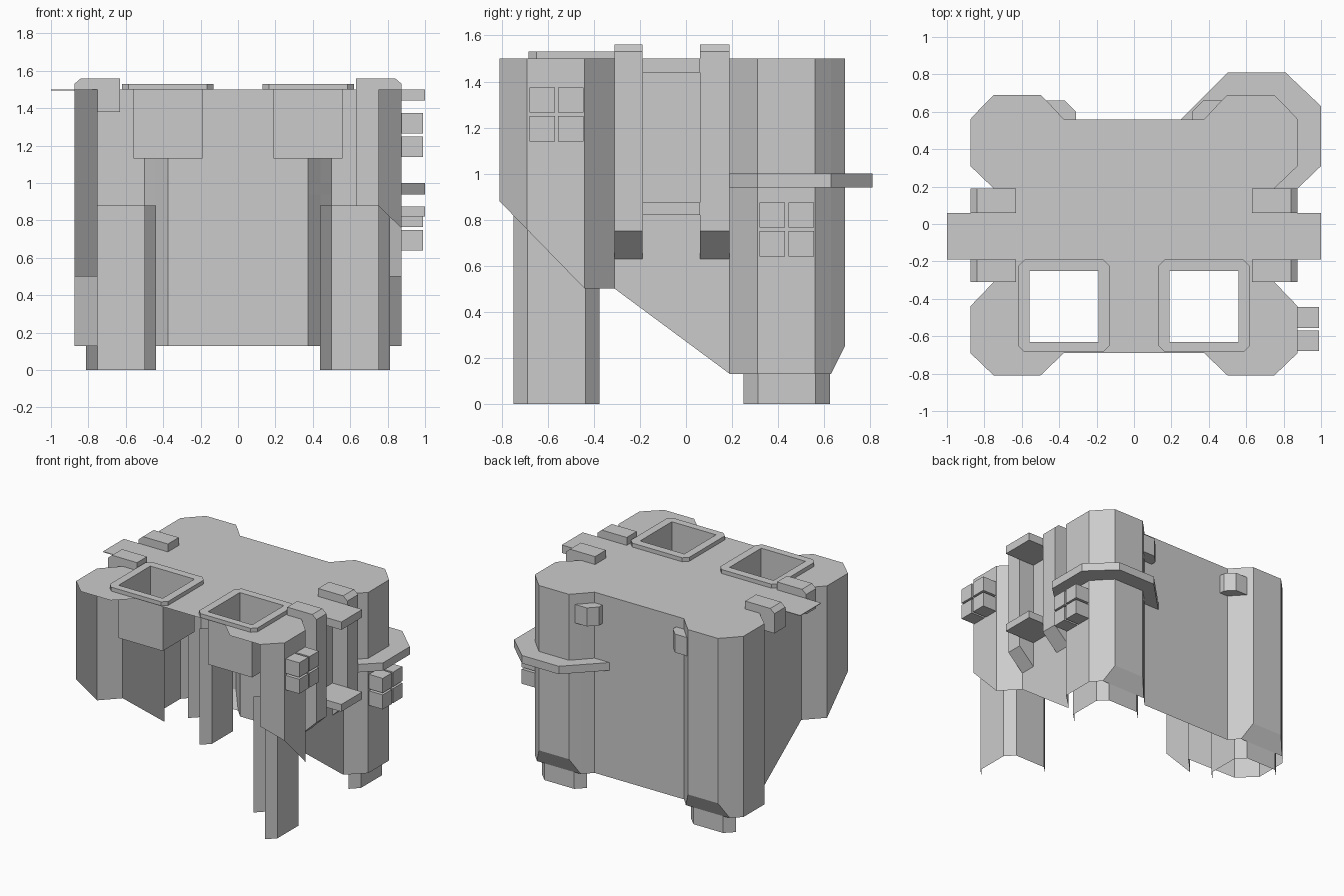
import bpy
import bmesh

cube = bpy.data.objects.get("Cube")
if cube:
    bpy.data.objects.remove(cube, do_unlink=True)

grey = bpy.data.materials.new("plain grey")
grey.use_nodes = True
grey.diffuse_color = (0.6, 0.6, 0.6, 1)
grey.node_tree.nodes["Principled BSDF"].inputs["Base Color"].default_value = (0.6, 0.6, 0.6, 1)


def finish(name, bm, solid=True):
    if solid:
        bmesh.ops.recalc_face_normals(bm, faces=bm.faces[:])
    mesh = bpy.data.meshes.new(name)
    bm.to_mesh(mesh)
    bm.free()
    mesh.materials.append(grey)
    obj = bpy.data.objects.new(name, mesh)
    bpy.context.collection.objects.link(obj)
    return obj


def prism(name, poly, lo, hi, axis="z"):
    """Extrude a flat outline along z, or an (x, z) outline along y."""
    bm = bmesh.new()
    place = (lambda p, h: (p[0], p[1], h)) if axis == "z" else (lambda p, h: (p[0], h, p[1]))
    face = bm.faces.new([bm.verts.new(place(p, lo)) for p in poly])
    new = bmesh.ops.extrude_face_region(bm, geom=[face])["geom"]
    shift = (0, 0, hi - lo) if axis == "z" else (0, hi - lo, 0)
    bmesh.ops.translate(bm, vec=shift, verts=[g for g in new if isinstance(g, bmesh.types.BMVert)])
    return finish(name, bm)


def box(name, x, y, z):
    return prism(name, [(x[0], y[0]), (x[1], y[0]), (x[1], y[1]), (x[0], y[1])], z[0], z[1])


def wall(name, path, bottom, top, closed=False):
    """Upright sheet along a path; bottom is a function of y."""
    bm = bmesh.new()
    low = [bm.verts.new((x, y, bottom(y))) for x, y in path]
    high = [bm.verts.new((x, y, top)) for x, y in path]
    for i in range(len(path) if closed else len(path) - 1):
        j = (i + 1) % len(path)
        bm.faces.new((low[i], low[j], high[j], high[i]))
    return finish(name, bm, solid=False)


def mirror(path):
    return [(-x, y) for x, y in reversed(path)]


def rect(x0, x1, y0, y1, cut=0.0):
    if not cut:
        return [(x0, y0), (x1, y0), (x1, y1), (x0, y1)]
    return [(x0 + cut, y0), (x1 - cut, y0), (x1, y0 + cut), (x1, y1 - cut),
            (x1 - cut, y1), (x0 + cut, y1), (x0, y1 - cut), (x0, y0 + cut)]


# Outer walls, open at the front, with a sloping lower edge
PROFILE = [(-0.81, 0.88), (-0.44, 0.5), (-0.31, 0.5), (0.19, 0.13), (0.63, 0.13), (0.69, 0.25)]


def lower_edge(y):
    for (y0, z0), (y1, z1) in zip(PROFILE, PROFILE[1:]):
        if y <= y1:
            return z0 + (z1 - z0) * (y - y0) / (y1 - y0)
    return PROFILE[-1][1]


side = [(0.875, -0.69), (0.875, -0.44), (0.75, -0.31), (0.75, 0.19), (0.875, 0.31),
        (0.875, 0.56), (0.81, 0.63), (0.75, 0.69), (0.5, 0.69), (0.44, 0.63), (0.375, 0.56)]
wall("outer_walls", [(0.75, -0.81)] + side + mirror(side), lower_edge, 1.5)

# Slanted foot under each back corner
for s, label in ((1, "left"), (-1, "right")):
    bm = bmesh.new()
    pts = [(0.5, 0.69, 0.25), (0.75, 0.69, 0.25), (0.81, 0.63, 0.13), (0.44, 0.63, 0.13)]
    bm.faces.new([bm.verts.new((s * x, y, z)) for x, y, z in pts])
    if s < 0:
        bmesh.ops.reverse_faces(bm, faces=bm.faces[:])
    finish(label + "_back_slope", bm, solid=False)

# Flat roof with two square openings
half = [(0.375, -0.69), (0.5, -0.81), (0.75, -0.81)] + side
holes = [rect(0.19, 0.56, -0.63, -0.25), rect(-0.56, -0.19, -0.63, -0.25)]
bm = bmesh.new()
for loop in [half + mirror(half)] + holes:
    vs = [bm.verts.new((x, y, 1.5)) for x, y in loop]
    for a, b in zip(vs, vs[1:] + vs[:1]):
        bm.edges.new((a, b))
bmesh.ops.triangle_fill(bm, edges=bm.edges[:], use_beauty=True, normal=(0, 0, 1))
inside = []
for f in bm.faces:
    c = f.calc_center_median()
    if 0.19 < abs(c.x) < 0.56 and -0.63 < c.y < -0.25:
        inside.append(f)
bmesh.ops.delete(bm, geom=inside, context="FACES_ONLY")
for f in bm.faces:
    if f.normal.z < 0:
        f.normal_flip()
finish("roof", bm, solid=False)

# Shafts and raised rims around the openings
for hole, label in zip(holes, ("left", "right")):
    wall(label + "_shaft", hole, lambda y: 1.13, 1.53, closed=True)
    xs = [p[0] for p in hole]
    outer = rect(min(xs) - 0.06, max(xs) + 0.06, -0.685, -0.19, 0.035)
    inner = [p for p in hole for _ in (0, 1)]
    inner = inner[1:] + inner[:1]
    inner = [hole[0], hole[1], hole[1], hole[2], hole[2], hole[3], hole[3], hole[0]]
    bm = bmesh.new()
    top_in = [bm.verts.new((x, y, 1.53)) for x, y in hole]
    ring_in = [top_in[i] for i in (0, 1, 1, 2, 2, 3, 3, 0)]
    top = [bm.verts.new((x, y, 1.53)) for x, y in outer]
    low = [bm.verts.new((x, y, 1.5)) for x, y in outer]
    for i in range(8):
        j = (i + 1) % 8
        bm.faces.new((low[i], low[j], top[j], top[i]))
        corner = [top[i], top[j], ring_in[j]]
        if ring_in[i] is not ring_in[j]:
            corner.append(ring_in[i])
        bm.faces.new(corner)
    finish(label + "_rim", bm, solid=False)

# Open-sided legs
for name, cx, cy in (("front_left_leg", 0.625, -0.5625),
                     ("back_left_leg", 0.625, 0.4375),
                     ("back_right_leg", -0.625, 0.4375)):
    a, b = 0.125, 0.1875
    offsets = [(a, -b), (b, -a), (b, a), (a, b), (-a, b), (-b, a)]
    wall(name, [(cx + dx, cy + dy) for dx, dy in offsets], lambda y: 0.0, 0.88)

# Straps over the side edges: long on the left, short on the right
long_strap = [(0.63, 0.63), (0.75, 0.63), (0.875, 0.75), (0.875, 1.53), (0.84, 1.56), (0.63, 1.56)]
short_strap = [(-0.63, 1.38), (-0.875, 1.38), (-0.875, 1.53), (-0.84, 1.56), (-0.63, 1.56)]
for label, y0, y1 in (("front", -0.31, -0.19), ("back", 0.06, 0.19)):
    prism(label + "_left_strap", long_strap, y0, y1, "y")
    prism(label + "_right_strap", short_strap, y0, y1, "y")

# Side shelves
box("upper_left_shelf", (0.75, 1.0), (-0.19, 0.06), (1.44, 1.5))
box("lower_left_shelf", (0.75, 1.0), (-0.19, 0.06), (0.82, 0.875))
box("right_shelf", (-1.0, -0.75), (-0.19, 0.06), (1.495, 1.5))

# Two clusters of four small blocks on the left side
for label, y0, z0 in (("front", -0.68, 1.14), ("back", 0.32, 0.64)):
    for i in range(2):
        for j in range(2):
            y, z = y0 + 0.125 * i, z0 + 0.125 * j
            box(label + "_side_block", (0.875, 0.99), (y, y + 0.11), (z, z + 0.11))

# Collar around the back left corner
collar = [(0.25, 0.56), (0.5, 0.81), (0.81, 0.81), (1.0, 0.63), (1.0, 0.31), (0.875, 0.19),
          (0.75, 0.19), (0.875, 0.31), (0.875, 0.56), (0.75, 0.69), (0.5, 0.69), (0.375, 0.56)]
prism("corner_collar", collar, 0.94, 1.0)

# Small lugs on the back wall
lug = [(0.31, 0.56), (0.31, 0.6), (0.37, 0.66), (0.47, 0.66), (0.375, 0.56)]
prism("back_left_lug", lug, 1.28, 1.42)
prism("back_right_lug", mirror(lug), 1.28, 1.42)
